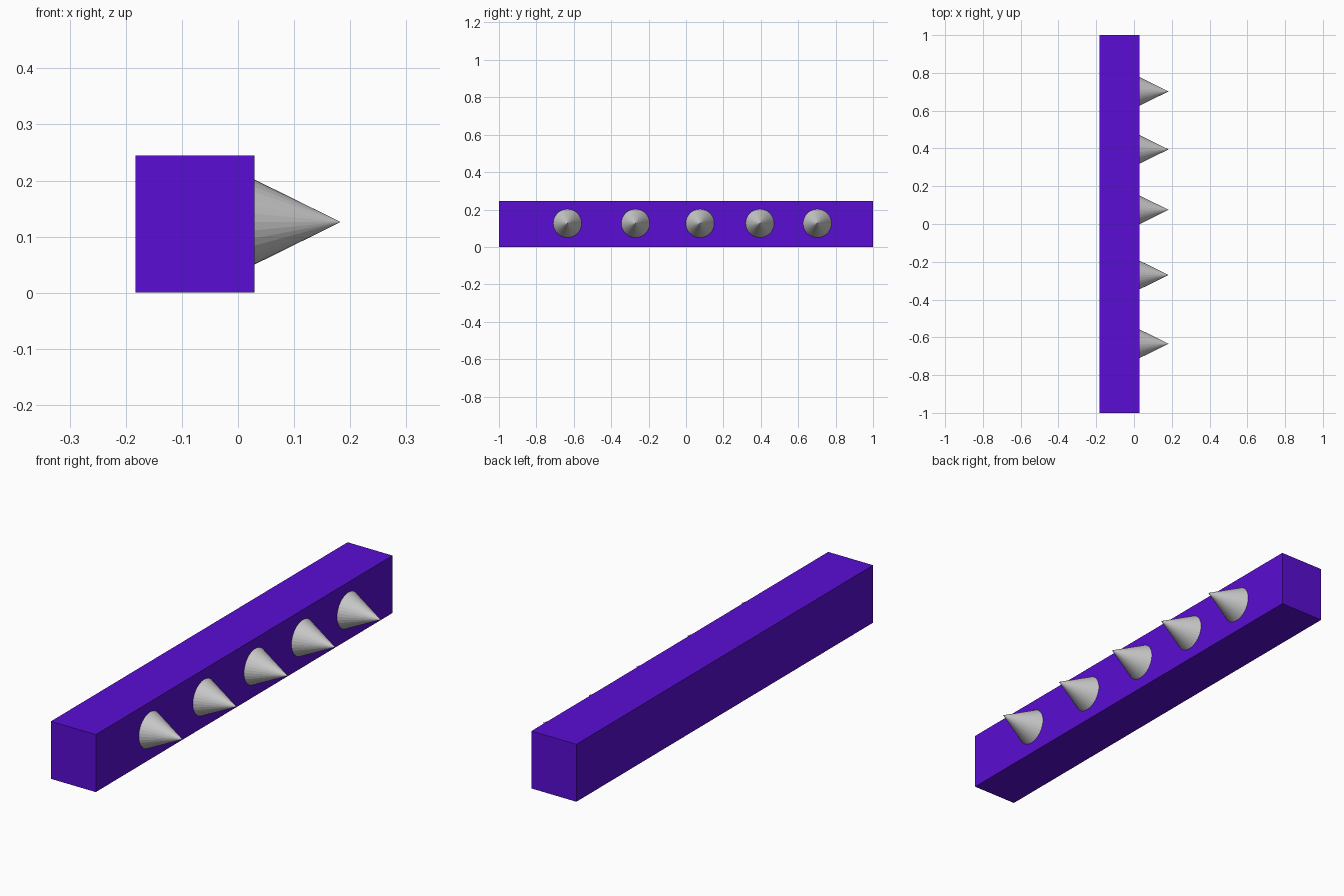
import bpy
from math import pi

if "Cube" in bpy.data.objects:
    bpy.data.objects.remove(bpy.data.objects["Cube"])

FACE_X, TIP_X = 0.029, 0.183
RADIUS, SPIKE_Z = 0.076, 0.126

# Long rectangular beam
purple = bpy.data.materials.new("purple")
purple.diffuse_color = (0.10, 0.004, 0.65, 1)
purple.use_nodes = True
purple.node_tree.nodes["Principled BSDF"].inputs["Base Color"].default_value = purple.diffuse_color
bpy.ops.mesh.primitive_cube_add(size=1, location=((FACE_X - TIP_X) / 2, 0, 0.1225))
beam = bpy.context.object
beam.name = "beam"
beam.scale = (FACE_X + TIP_X, 2, 0.245)
bpy.ops.object.transform_apply(location=False, rotation=False, scale=True)
beam.data.materials.append(purple)

# Row of flat-shaded spikes pointing along +x
for i, y in enumerate((-0.634, -0.27, 0.075, 0.395, 0.702), 1):
    bpy.ops.mesh.primitive_cone_add(
        vertices=32, radius1=RADIUS, radius2=0, depth=TIP_X - FACE_X,
        location=((FACE_X + TIP_X) / 2, y, SPIKE_Z), rotation=(0, pi / 2, 0))
    bpy.context.object.name = f"spike_{i}"
